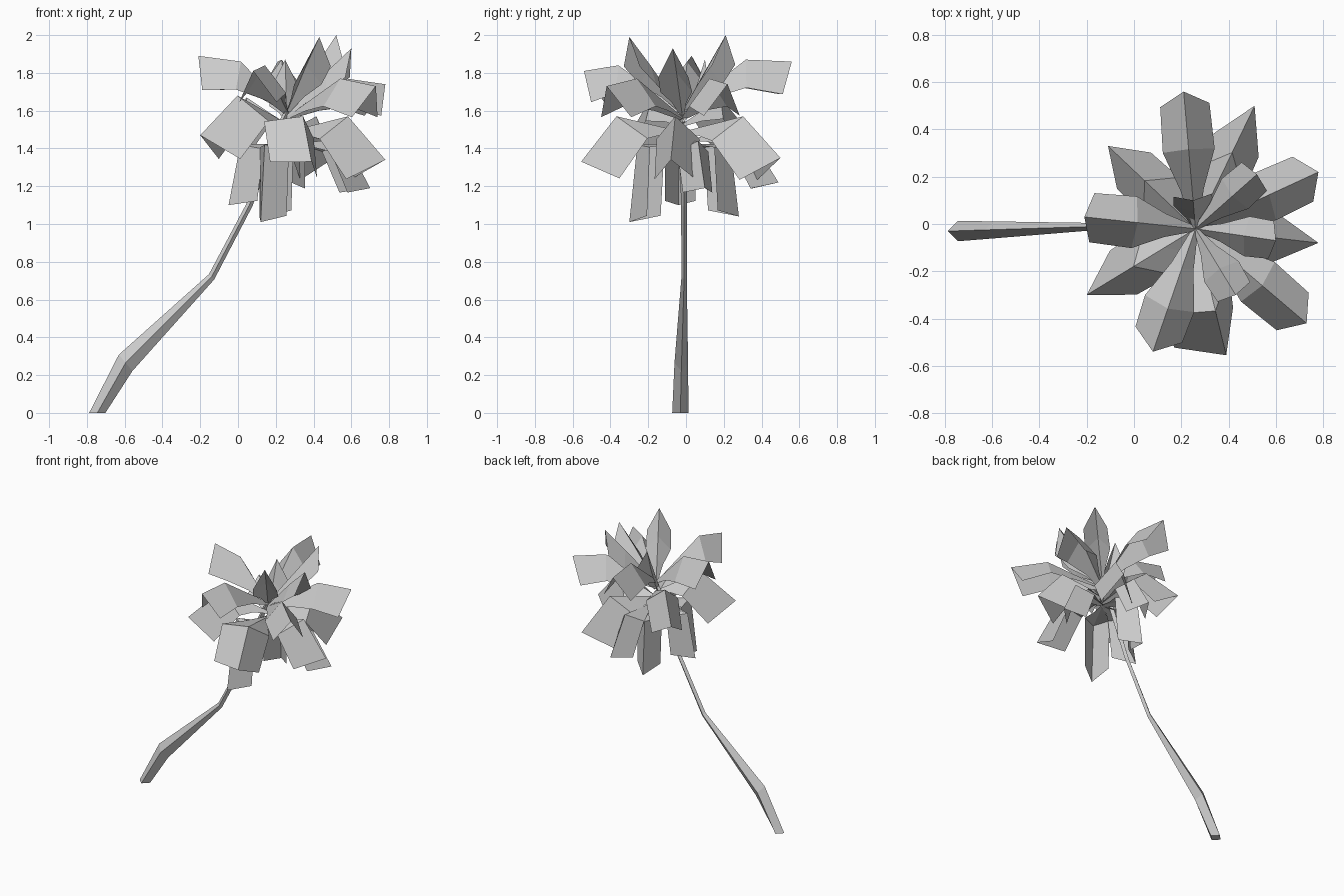
import bpy
import bmesh
from math import cos, sin, tau
from mathutils import Vector

default_cube = bpy.data.objects.get("Cube")
if default_cube:
    bpy.data.objects.remove(default_cube, do_unlink=True)

# One plain grey for the whole tree
grey = bpy.data.materials.new("light_grey")
grey.use_nodes = True
colour = (0.6, 0.6, 0.6, 1)
grey.diffuse_color = colour
grey.node_tree.nodes["Principled BSDF"].inputs["Base Color"].default_value = colour

UP = Vector((0, 0, 1))
CROWN = Vector((0.26, -0.02, 0))


def finish(bm, name):
    """Turn a bmesh into a flat shaded grey object."""
    mesh = bpy.data.meshes.new(name)
    bm.to_mesh(mesh)
    bm.free()
    mesh.materials.append(grey)
    obj = bpy.data.objects.new(name, mesh)
    bpy.context.collection.objects.link(obj)
    return obj


def make_trunk(path, sides=4):
    """Loft a leaning trunk through rings given as centre, radius and tilt."""
    bm = bmesh.new()
    rings = []
    for x, y, z, radius, tilt in path:
        ring = []
        for i in range(sides):
            angle = tau * i / sides
            dx, dy = radius * cos(angle), radius * sin(angle)
            ring.append(bm.verts.new((x + dx, y + dy, z - tilt * dx)))
        rings.append(ring)
    for low, high in zip(rings, rings[1:]):
        for i in range(sides):
            j = (i + 1) % sides
            bm.faces.new((low[i], low[j], high[j], high[i]))
    bm.faces.new(rings[0][::-1])
    bm.faces.new(rings[-1])
    return finish(bm, "trunk")


def make_frond(name, tip, reach, knee_z, half_width, droop, roll):
    """Folded leaf: narrow stalk, widest at the knee, blunt pointed tip."""
    tip = Vector(tip)
    base = CROWN + UP * (1.42 + 0.4 * (knee_z - 1.4))
    knee = base.lerp(tip, reach)
    knee.z = knee_z

    # Local frame of the outer half, with the sides hanging below the ridge
    along = (tip - knee).normalized()
    outward = tip - CROWN
    outward.z = 0
    side = UP.cross(outward.normalized())
    level = along.copy()
    level.z = min(level.z, 0.1)
    down = side.cross(level).normalized()
    if down.z > 0:
        down.negate()
    side, down = side * cos(roll) + down * sin(roll), down * cos(roll) - side * sin(roll)

    bm = bmesh.new()
    stations = []
    for ridge, width, drop, back in (
        (base, 0.1, 0.1, 0),
        (base.lerp(knee, 0.5), 0.45, 0.4, 0),
        (knee, 1, 0.85, 0),
        (tip, 0.95, 1, 0.05),
    ):
        edge = ridge + down * drop * droop - along * back
        spread = side * width * half_width
        stations.append([bm.verts.new(p) for p in (edge - spread, ridge, edge + spread)])
    for inner, outer in zip(stations, stations[1:]):
        for i in range(2):
            bm.faces.new((inner[i], inner[i + 1], outer[i + 1], outer[i]))
    return finish(bm, name)


make_trunk([
    (-0.745, -0.03, 0, 0.043, 0),
    (-0.595, -0.025, 0.265, 0.036, 1.2),
    (-0.14, -0.01, 0.72, 0.014, 1),
    (0.06, -0.01, 1.1, 0.016, 0.4),
    (0.18, -0.015, 1.42, 0.02, 0.3),
    (0.26, -0.02, 1.6, 0.012, 0.3),
])

# Ridge tip, how far out the knee sits, knee height
upper_fronds = [
    ((0.6, -0.07, 1.93), 0.6, 1.8),
    ((0.43, -0.3, 1.99), 0.6, 1.84),
    ((0.52, 0.21, 2.0), 0.6, 1.84),
    ((0.25, 0.1, 1.87), 0.6, 1.72),
]
outer_fronds = [
    ((-0.21, 0.03, 1.89), 0.52, 1.86),
    ((0.08, -0.54, 1.81), 0.65, 1.84),
    ((0.21, 0.56, 1.86), 0.58, 1.87),
    ((0.78, 0.22, 1.74), 0.6, 1.77),
    ((0.73, -0.42, 1.73), 0.6, 1.77),
    ((-0.11, 0.33, 1.49), 0.58, 1.67),
]
middle_fronds = [
    ((-0.2, -0.3, 1.47), 0.57, 1.68),
    ((0.51, 0.5, 1.35), 0.62, 1.57),
    ((0.78, -0.08, 1.34), 0.62, 1.57),
]
rolled_fronds = [
    ((0.39, -0.555, 1.33), 0.65, 1.57),
]
lower_fronds = [
    ((-0.05, -0.04, 1.1), 0.8, 1.42),
    ((0.12, -0.3, 1.01), 0.85, 1.42),
    ((0.16, 0.28, 1.04), 0.85, 1.42),
    ((0.28, 0.49, 1.22), 0.68, 1.48),
    ((0.7, 0.1, 1.19), 0.7, 1.44),
]

for layer, fronds, half_width, droop, roll in (
    ("upper", upper_fronds, 0.085, 0.12, 0),
    ("outer", outer_fronds, 0.11, 0.175, 0),
    ("middle", middle_fronds, 0.115, 0.215, 0),
    ("rolled", rolled_fronds, 0.165, 0.15, 0.45),
    ("lower", lower_fronds, 0.085, 0.14, 0),
):
    for number, (tip, reach, knee_z) in enumerate(fronds, 1):
        make_frond(f"{layer}_frond_{number}", tip, reach, knee_z, half_width, droop, roll)
